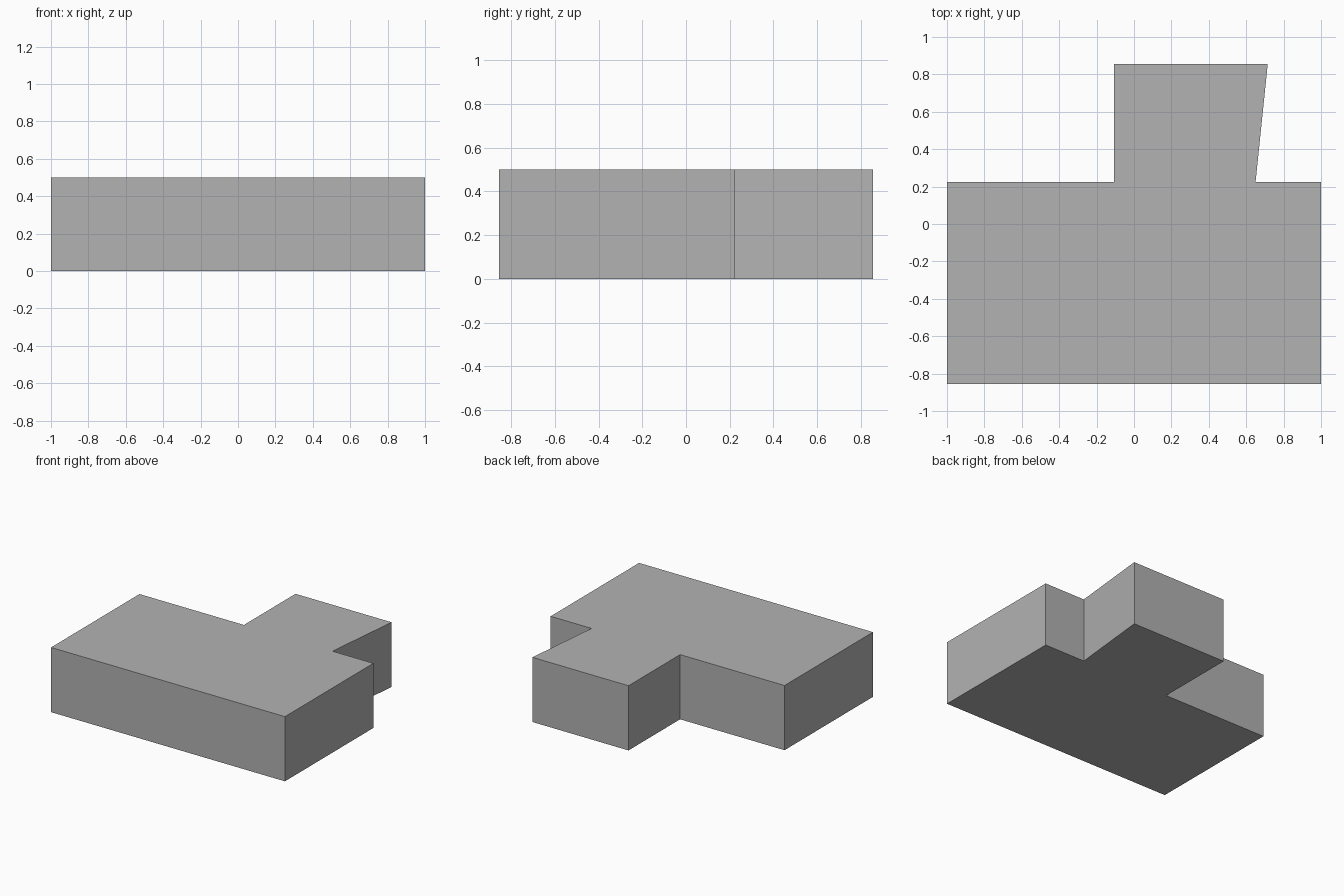
import bpy
import bmesh

cube = bpy.data.objects.get("Cube")
if cube:
    bpy.data.objects.remove(cube, do_unlink=True)

HEIGHT = 0.5

# Plain grey material
grey = bpy.data.materials.new("plain_grey")
grey.use_nodes = True
colour = (0.448, 0.448, 0.448, 1.0)
grey.diffuse_color = colour
grey.node_tree.nodes["Principled BSDF"].inputs["Base Color"].default_value = colour

# Floor plan: wide front block with a rear wing whose left wall slants outward
outline = [
    (-1.0, -0.855), (1.0, -0.855), (1.0, 0.225), (0.65, 0.225),
    (0.715, 0.855), (-0.107, 0.855), (-0.107, 0.225), (-1.0, 0.225),
]

# Raise the floor plan into a solid with flat walls
bm = bmesh.new()
base = bm.faces.new([bm.verts.new((x, y, 0)) for x, y in outline])
raised = bmesh.ops.extrude_face_region(bm, geom=[base], use_keep_orig=True)
top_verts = [g for g in raised["geom"] if isinstance(g, bmesh.types.BMVert)]
bmesh.ops.translate(bm, verts=top_verts, vec=(0, 0, HEIGHT))
bmesh.ops.recalc_face_normals(bm, faces=bm.faces)

mesh = bpy.data.meshes.new("building_block")
bm.to_mesh(mesh)
bm.free()
mesh.materials.append(grey)
block = bpy.data.objects.new("building_block", mesh)
bpy.context.collection.objects.link(block)
